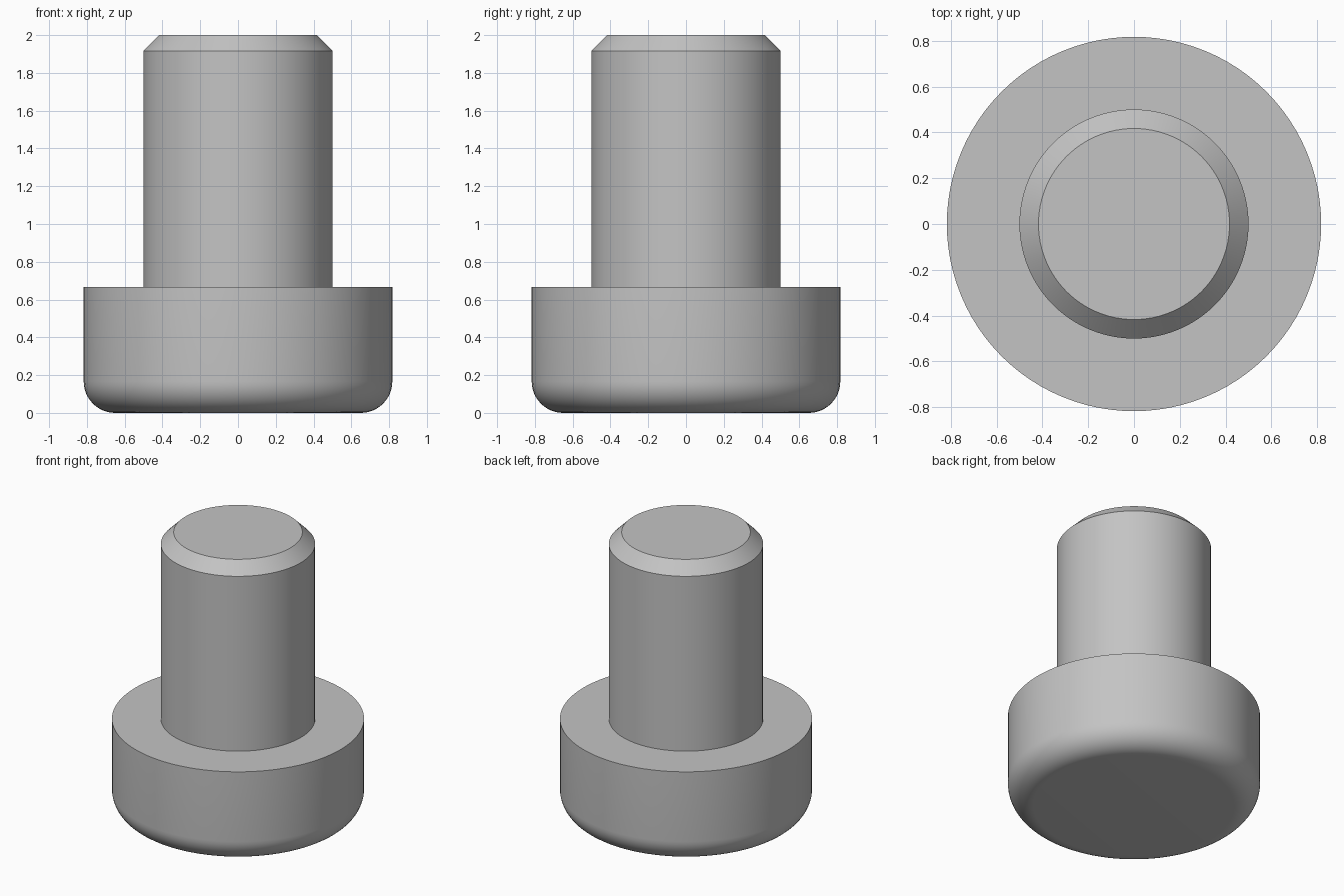
import bpy, bmesh, math

cube = bpy.data.objects.get("Cube")
if cube:
    bpy.data.objects.remove(cube, do_unlink=True)

SEGMENTS = 96
HEAD_R, HEAD_H, FILLET = 0.817, 0.667, 0.167
SHAFT_R, CHAMFER, TOP = 0.5, 0.083, 2.0

# Plain grey material
grey = bpy.data.materials.new("grey_metal")
grey.use_nodes = True
colour = (0.55, 0.55, 0.55, 1)
grey.diffuse_color = colour
grey.node_tree.nodes["Principled BSDF"].inputs["Base Color"].default_value = colour


def fillet_arc(radius, size, steps=12):
    """Quarter round from the bottom face up to the side wall."""
    for i in range(steps + 1):
        a = math.pi / 2 * i / steps
        yield radius - size + size * math.sin(a), size - size * math.cos(a)


def lathe(name, profile):
    """Revolve an (r, z) profile about z and close both ends with flat caps."""
    bm = bmesh.new()
    rings = []
    for r, z in profile:
        angles = [2 * math.pi * k / SEGMENTS for k in range(SEGMENTS)]
        rings.append([bm.verts.new((r * math.cos(a), r * math.sin(a), z)) for a in angles])
    for low, high in zip(rings, rings[1:]):
        for k in range(SEGMENTS):
            n = (k + 1) % SEGMENTS
            bm.faces.new((low[k], low[n], high[n], high[k]))
    bm.faces.new(rings[0][::-1])
    bm.faces.new(rings[-1])
    mesh = bpy.data.meshes.new(name)
    bm.to_mesh(mesh)
    bm.free()
    mesh.materials.append(grey)
    obj = bpy.data.objects.new(name, mesh)
    bpy.context.collection.objects.link(obj)
    bpy.ops.object.select_all(action="DESELECT")
    obj.select_set(True)
    bpy.context.view_layer.objects.active = obj
    bpy.ops.object.shade_smooth_by_angle(angle=math.radians(30))
    return obj


# Rounded head, flat shoulder and chamfered shaft as one watertight turned body
lathe("headed_pin", [
    *fillet_arc(HEAD_R, FILLET),
    (HEAD_R, HEAD_H),
    (SHAFT_R, HEAD_H),
    (SHAFT_R, TOP - CHAMFER),
    (SHAFT_R - CHAMFER, TOP),
])
